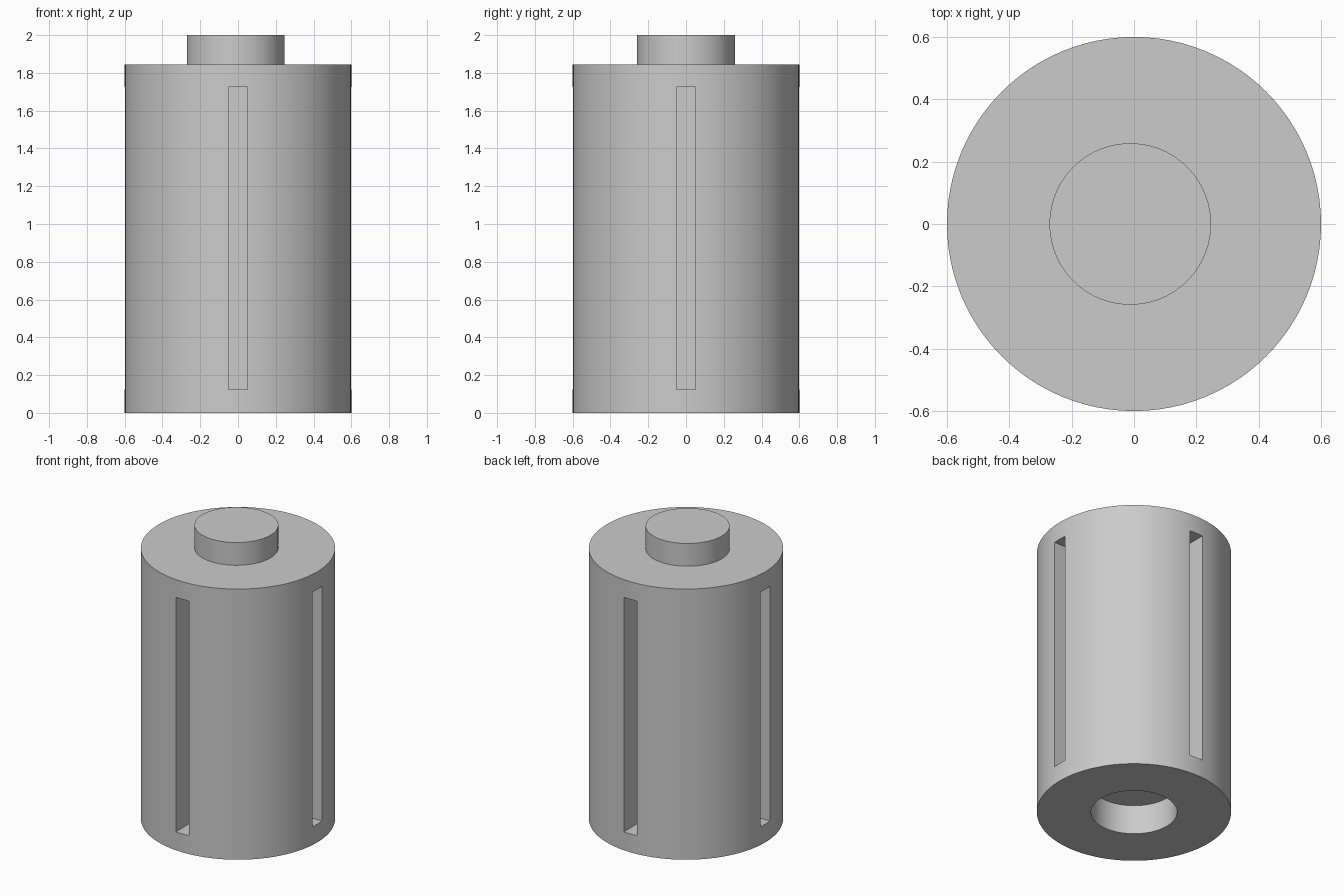
import bpy
from math import pi
from mathutils import Matrix

cube = bpy.data.objects.get("Cube")
if cube:
    bpy.data.objects.remove(cube, do_unlink=True)

BODY_RADIUS, BODY_TOP = 0.6, 1.845
SLOT_WIDTH, SLOT_DEPTH = 0.1, 0.2
SLOT_BOTTOM, SLOT_TOP = 0.125, 1.725

grey = bpy.data.materials.new("plain grey")
grey.use_nodes = True
colour = (0.6, 0.6, 0.6, 1)
grey.diffuse_color = colour
grey.node_tree.nodes["Principled BSDF"].inputs["Base Color"].default_value = colour


def cylinder(name, radius, bottom, top, x=0):
    bpy.ops.mesh.primitive_cylinder_add(
        vertices=96, radius=radius, depth=top - bottom,
        location=(x, 0, (bottom + top) / 2))
    obj = bpy.context.object
    obj.name = name
    obj.data.materials.append(grey)
    return obj


def cut(target, cutter):
    mod = target.modifiers.new(cutter.name, "BOOLEAN")
    mod.operation = "DIFFERENCE"
    mod.solver = "EXACT"
    mod.object = cutter
    bpy.context.view_layer.objects.active = target
    bpy.ops.object.modifier_apply(modifier=mod.name)
    bpy.data.objects.remove(cutter, do_unlink=True)


def smooth(obj):
    bpy.ops.object.select_all(action="DESELECT")
    obj.select_set(True)
    bpy.context.view_layer.objects.active = obj
    bpy.ops.object.shade_smooth_by_angle(angle=pi / 6)


# Main drum
body = cylinder("body", BODY_RADIUS, 0, BODY_TOP)

# Socket in the underside that receives a peg
cut(body, cylinder("socket_cutter", 0.266, -0.2, 0.2))

# Four tall slots around the side
for i in range(4):
    bpy.ops.mesh.primitive_cube_add(size=1)
    slot = bpy.context.object
    slot.name = "slot_cutter"
    slot.hide_render = True
    slot.data.materials.append(grey)
    length = SLOT_DEPTH + 0.1
    centre = BODY_RADIUS - SLOT_DEPTH + length / 2
    slot.data.transform(
        Matrix.Rotation(i * pi / 2, 4, "Z")
        @ Matrix.Translation((centre, 0, (SLOT_BOTTOM + SLOT_TOP) / 2))
        @ Matrix.Diagonal((length, SLOT_WIDTH, SLOT_TOP - SLOT_BOTTOM, 1)))
    cut(body, slot)
smooth(body)

# Peg on the top, very slightly off centre
smooth(cylinder("top_peg", 0.259, BODY_TOP, 2, x=-0.012))
